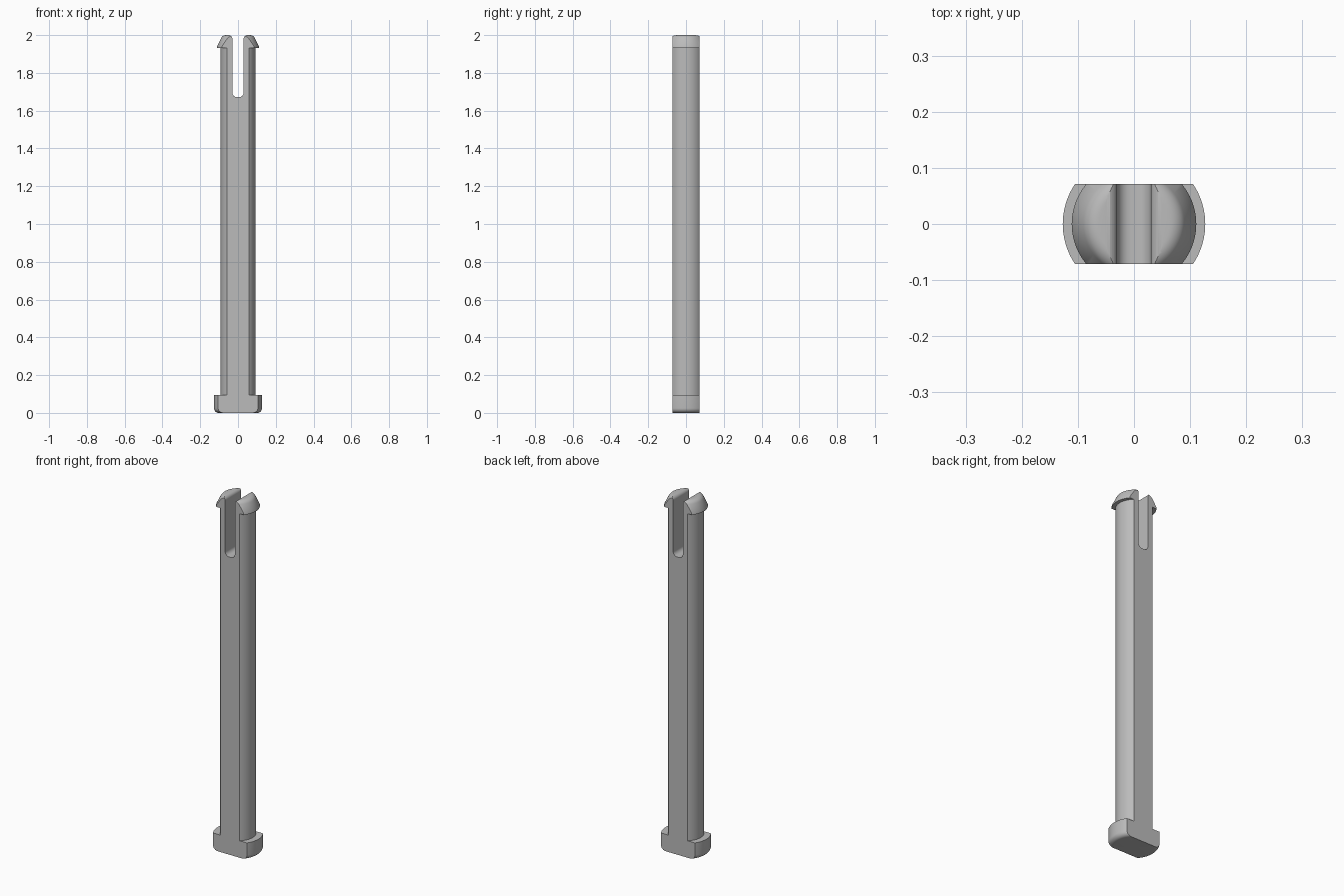
import bpy, bmesh
from math import sin, cos, pi, radians

if "Cube" in bpy.data.objects:
    bpy.data.objects.remove(bpy.data.objects["Cube"], do_unlink=True)

HALF_DEPTH = 0.071
SLOT = 0.03

# Single plain grey plastic
grey = bpy.data.materials.new("grey_plastic")
grey.use_nodes = True
colour = (0.5, 0.5, 0.5, 1)
grey.diffuse_color = colour
grey.node_tree.nodes["Principled BSDF"].inputs["Base Color"].default_value = colour


def arc(cx, cz, r, start, end, steps=8):
    angles = [radians(start + (end - start) * i / steps) for i in range(steps + 1)]
    return [(cx + r * cos(a), cz + r * sin(a)) for a in angles]


def finish(name, bm):
    bmesh.ops.recalc_face_normals(bm, faces=bm.faces)
    mesh = bpy.data.meshes.new(name)
    bm.to_mesh(mesh)
    bm.free()
    obj = bpy.data.objects.new(name, mesh)
    bpy.context.collection.objects.link(obj)
    mesh.materials.append(grey)
    return obj


def revolve(name, profile, steps=96):
    bm = bmesh.new()
    verts = [bm.verts.new((x, 0, z)) for x, z in profile]
    edges = [bm.edges.new(pair) for pair in zip(verts, verts[1:])]
    bmesh.ops.spin(bm, geom=verts + edges, cent=(0, 0, 0), axis=(0, 0, 1),
                   angle=2 * pi, steps=steps, use_duplicate=False)
    bmesh.ops.remove_doubles(bm, verts=bm.verts, dist=0.00005)
    return finish(name, bm)


def prism(name, outline, depth):
    bm = bmesh.new()
    face = bm.faces.new([bm.verts.new((x, -depth, z)) for x, z in outline])
    moved = bmesh.ops.extrude_face_region(bm, geom=[face])["geom"]
    bmesh.ops.translate(bm, vec=(0, 2 * depth, 0),
                        verts=[v for v in moved if isinstance(v, bmesh.types.BMVert)])
    return finish(name, bm)


# Round pin: filleted foot, long shaft, tapered barb with rounded crown
profile = ([(0, 0)] + arc(0.102, 0.025, 0.025, -90, 0)
           + [(0.127, 0.095), (0.092, 0.095), (0.092, 1.932),
              (0.111, 1.932), (0.111, 1.94)]
           + arc(0.063, 1.97, 0.03, 25, 90) + [(0, 2)])
pin = revolve("split_pin", profile)

# Slab that trims the pin flat at front and back
slab = prism("flat_trim_cutter", [(-1, -1), (1, -1), (1, 3), (-1, 3)], HALF_DEPTH)

# Slot with rounded floor and rolled-over mouth edges
right = (arc(SLOT - 0.024, 1.672 + 0.024, 0.024, -90, 0)
         + arc(SLOT + 0.02, 1.98, 0.02, 180, 90) + [(SLOT + 0.02, 2.1)])
slot = prism("slot_cutter", right + [(-x, z) for x, z in reversed(right)], 0.3)

for cutter, operation in ((slab, 'INTERSECT'), (slot, 'DIFFERENCE')):
    mod = pin.modifiers.new(cutter.name, 'BOOLEAN')
    mod.operation = operation
    mod.solver = 'EXACT'
    mod.object = cutter
    bpy.context.view_layer.objects.active = pin
    bpy.ops.object.modifier_apply(modifier=mod.name)
    bpy.data.objects.remove(cutter, do_unlink=True)

bpy.ops.object.select_all(action='DESELECT')
pin.select_set(True)
bpy.context.view_layer.objects.active = pin
bpy.ops.object.shade_smooth_by_angle(angle=radians(30))
